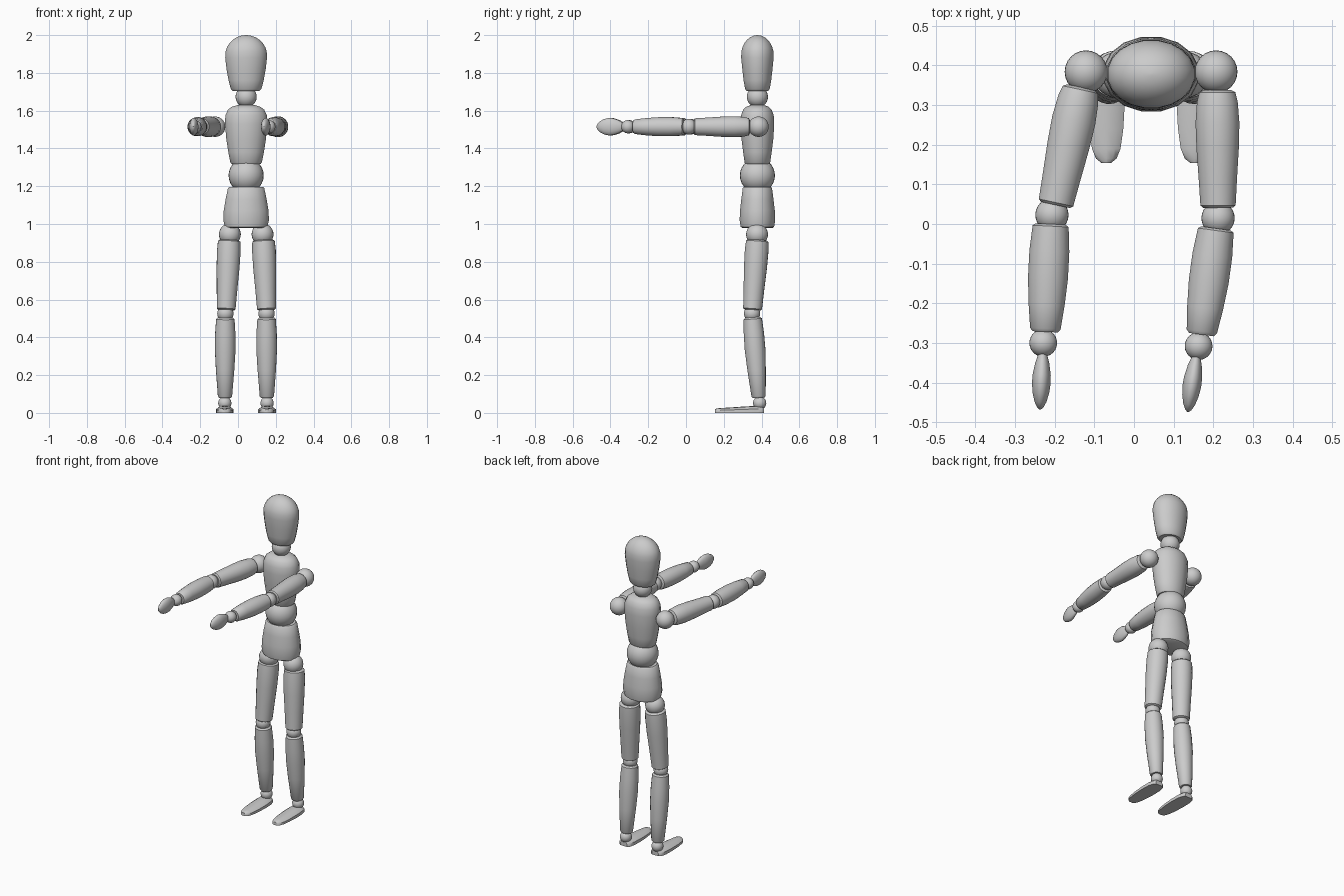
import bpy, bmesh, math
from mathutils import Vector, Matrix

old = bpy.data.objects.get("Cube")
if old:
    bpy.data.objects.remove(old, do_unlink=True)

wood = bpy.data.materials.new("plain grey")
wood.use_nodes = True
GREY = (0.6, 0.6, 0.6, 1)
wood.diffuse_color = GREY
wood.node_tree.nodes["Principled BSDF"].inputs["Base Color"].default_value = GREY

CX, CY = 0.043, 0.378  # body axis


def finish(name, bm, angle=40):
    bmesh.ops.recalc_face_normals(bm, faces=bm.faces)
    mesh = bpy.data.meshes.new(name)
    bm.to_mesh(mesh)
    bm.free()
    mesh.materials.append(wood)
    ob = bpy.data.objects.new(name, mesh)
    bpy.context.scene.collection.objects.link(ob)
    bpy.ops.object.select_all(action='DESELECT')
    ob.select_set(True)
    bpy.context.view_layer.objects.active = ob
    bpy.ops.object.shade_smooth_by_angle(angle=math.radians(angle))
    return ob


def loft(name, rings, matrix=Matrix(), sides=16):
    """Skin elliptical rings (height, half width x, half width y), capped."""
    bm = bmesh.new()
    loops = []
    for h, rx, ry in rings:
        turn = [2 * math.pi * (i + 0.5) / sides for i in range(sides)]
        loops.append([bm.verts.new(matrix @ Vector((rx * math.cos(a), ry * math.sin(a), h)))
                      for a in turn])
    for a, b in zip(loops, loops[1:]):
        for i in range(sides):
            j = (i + 1) % sides
            bm.faces.new((a[i], a[j], b[j], b[i]))
    bm.faces.new(loops[0])
    bm.faces.new(loops[-1])
    return finish(name, bm)


def ball(name, centre, r, stretch=(1, 1, 1)):
    bm = bmesh.new()
    bmesh.ops.create_uvsphere(bm, u_segments=24, v_segments=14, radius=r,
                              matrix=Matrix.Translation(centre) @ Matrix.Diagonal((*stretch, 1)))
    return finish(name, bm)


def limb(name, start, end, profile):
    """Turned limb from start to end; profile is (fraction, radius)."""
    start, end = Vector(start), Vector(end)
    axis = end - start
    matrix = Matrix.Translation(start) @ axis.to_track_quat('Z', 'Y').to_matrix().to_4x4()
    loft(name, [(t * axis.length, r, r) for t, r in profile], matrix, 20)


# Trunk and head
trunk = Matrix.Translation((CX, CY, 0))
loft("hips", [(0.98, 0.105, 0.083), (0.985, 0.115, 0.09), (1.02, 0.123, 0.096),
              (1.07, 0.121, 0.094), (1.13, 0.111, 0.087), (1.19, 0.098, 0.079),
              (1.197, 0.09, 0.073)], trunk)
ball("waist", (CX, CY, 1.257), 0.093)
loft("chest", [(1.318, 0.078, 0.064), (1.325, 0.085, 0.069), (1.38, 0.096, 0.077),
               (1.45, 0.107, 0.086), (1.53, 0.114, 0.091), (1.575, 0.112, 0.088),
               (1.605, 0.098, 0.077), (1.62, 0.078, 0.062), (1.63, 0.045, 0.036)], trunk)
ball("neck", (CX, CY, 1.673), 0.056)
skull = [(1.705, 0.072, 0.058), (1.715, 0.082, 0.066), (1.76, 0.094, 0.074),
         (1.82, 0.105, 0.081), (1.88, 0.112, 0.087)]
for k in range(1, 8):
    a = math.radians(k * 12.5)
    skull.append((1.89 + 0.11 * math.sin(a), 0.113 * math.cos(a), 0.088 * math.cos(a)))
loft("head", skull, trunk, 20)

# Limb profiles
UPPER_ARM = [(0, 0.035), (0.02, 0.046), (0.1, 0.052), (0.28, 0.056), (0.5, 0.054),
             (0.75, 0.049), (0.98, 0.045), (1, 0.038)]
FOREARM = [(0, 0.038), (0.02, 0.046), (0.25, 0.051), (0.5, 0.051), (0.75, 0.046),
           (0.97, 0.039), (1, 0.032)]
THIGH = [(0, 0.05), (0.02, 0.06), (0.15, 0.063), (0.4, 0.061), (0.7, 0.055),
         (0.985, 0.05), (1, 0.043)]
SHIN = [(0, 0.04), (0.02, 0.049), (0.2, 0.054), (0.4, 0.055), (0.65, 0.049),
        (0.98, 0.038), (1, 0.032)]
HAND = [(0, 0.3), (0.06, 0.5), (0.2, 0.76), (0.4, 0.97), (0.55, 1), (0.72, 0.88),
        (0.87, 0.63), (0.96, 0.35), (1, 0.08)]
ARM_Z = 1.515

# Arms: joints and segment ends given as (x, y)
arms = {
    "right": dict(shoulder=(-0.121, 0.384), upper=((-0.134, 0.345), (-0.198, 0.048)),
                  elbow=(-0.207, 0.023), fore=((-0.21, 0), (-0.224, -0.272)),
                  wrist=(-0.229, -0.3), hand=((-0.23, -0.322), (-0.237, -0.468))),
    "left": dict(shoulder=(0.207, 0.384), upper=((0.21, 0.338), (0.212, 0.041)),
                 elbow=(0.212, 0.015), fore=((0.207, -0.011), (0.17, -0.279)),
                 wrist=(0.163, -0.308), hand=((0.158, -0.329), (0.136, -0.474))),
}
for side, p in arms.items():
    for joint, r in (("shoulder", 0.054), ("elbow", 0.042), ("wrist", 0.035)):
        ball(f"{side}_{joint}", (*p[joint], ARM_Z), r)
    for part, prof in (("upper", UPPER_ARM), ("fore", FOREARM)):
        a, b = p[part]
        limb(f"{side}_{part}_arm", (*a, ARM_Z), (*b, ARM_Z), prof)
    a, b = (Vector((*q, ARM_Z)) for q in p["hand"])
    d = b - a
    up = Vector((0, 0, 1))
    n = d.normalized()
    rot = Matrix((n.cross(up), up, n)).transposed().to_4x4()
    loft(f"{side}_hand", [(t * d.length, 0.024 * r, 0.047 * r) for t, r in HAND],
         Matrix.Translation(a) @ rot)


def foot(name, x):
    """Wedge foot: sections along y with half width and height."""
    bm = bmesh.new()
    loops = []
    for y, w, h in ((0.413, 0.024, 0.03), (0.402, 0.036, 0.035), (0.37, 0.045, 0.037),
                    (0.31, 0.047, 0.034), (0.24, 0.043, 0.029), (0.19, 0.036, 0.026),
                    (0.165, 0.026, 0.024), (0.154, 0.012, 0.02)):
        section = ((-w, 0), (-w, h * 0.55), (-w * 0.6, h * 0.92), (0, h),
                   (w * 0.6, h * 0.92), (w, h * 0.55), (w, 0))
        loops.append([bm.verts.new((x + u, y, v)) for u, v in section])
    for a, b in zip(loops, loops[1:]):
        for i in range(len(a)):
            j = (i + 1) % len(a)
            bm.faces.new((a[i], a[j], b[j], b[i]))
    bm.faces.new(loops[0])
    bm.faces.new(loops[-1])
    finish(name, bm)


# Legs: x of hip, thigh top, thigh bottom, knee, shin bottom, ankle
for side, hip, top, low, knee, calf, ankle in (
        ("right", -0.043, -0.046, -0.063, -0.067, -0.069, -0.07),
        ("left", 0.13, 0.135, 0.151, 0.151, 0.153, 0.154)):
    ball(f"{side}_hip_joint", (hip, CY - 0.002, 0.945), 0.058)
    limb(f"{side}_thigh", (top, CY, 0.915), (low, 0.352, 0.545), THIGH)
    ball(f"{side}_knee", (knee, 0.35, 0.526), 0.043)
    limb(f"{side}_shin", (knee, 0.353, 0.505), (calf, 0.385, 0.08), SHIN)
    ball(f"{side}_ankle", (ankle, 0.39, 0.052), 0.035)
    foot(f"{side}_foot", ankle)
